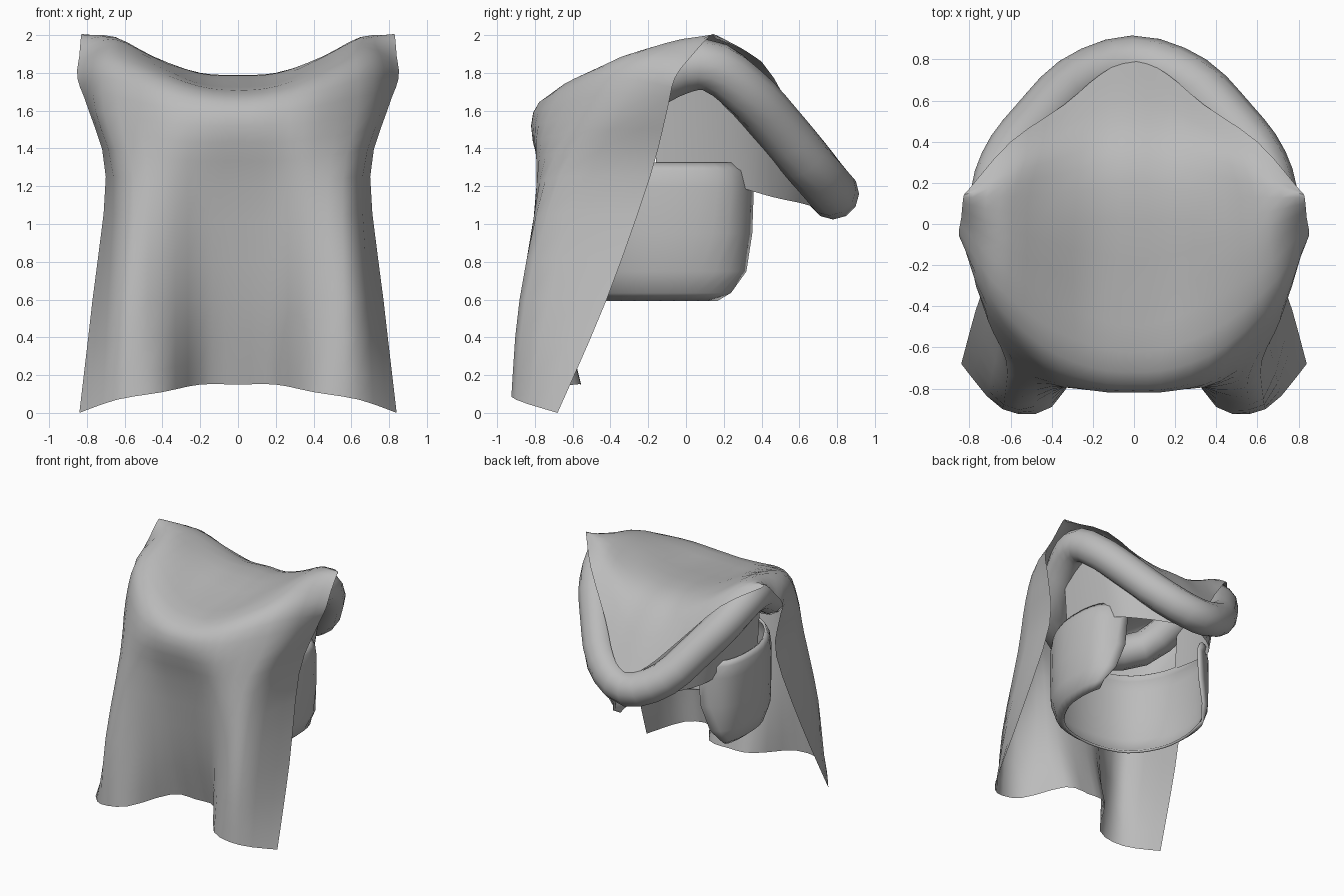
import bpy
import math
from mathutils import Vector

cube = bpy.data.objects.get("Cube")
if cube:
    bpy.data.objects.remove(cube, do_unlink=True)

cloth = bpy.data.materials.new("grey cloth")
cloth.use_nodes = True
grey = (0.5, 0.5, 0.5, 1)
cloth.diffuse_color = grey
cloth.node_tree.nodes["Principled BSDF"].inputs["Base Color"].default_value = grey


def spline(points, t, closed=False):
    """Point at t (0 to 1) on a smooth curve through the points."""
    n = len(points)
    spans = n if closed else n - 1
    pos = min(max(t, 0), 1) * spans
    i = min(int(pos), spans - 1)
    f = pos - i

    def pick(k):
        return Vector(points[k % n] if closed else points[min(max(k, 0), n - 1)])

    a, b, c, d = (pick(i + k) for k in (-1, 0, 1, 2))
    return b + (c - a) * f / 2 + (a - 2.5 * b + 2 * c - d / 2) * f * f \
        + (1.5 * (b - c) + (d - a) / 2) * f ** 3


def mirrored(half):
    """Full section from its +x half, whose first point is on the middle."""
    return [(-p[0], *p[1:]) for p in reversed(half[1:])] + list(half)


def make_sheet(name, rows, thickness=0, wrap=False):
    """Skin a grid of points; wrap closes it in both directions."""
    h, w = len(rows), len(rows[0])
    faces = []
    for r in range(h if wrap else h - 1):
        for c in range(w if wrap else w - 1):
            r2, c2 = (r + 1) % h, (c + 1) % w
            faces.append((r * w + c, r * w + c2, r2 * w + c2, r2 * w + c))
    mesh = bpy.data.meshes.new(name)
    mesh.from_pydata([p for row in rows for p in row], [], faces)
    mesh.materials.append(cloth)
    obj = bpy.data.objects.new(name, mesh)
    bpy.context.collection.objects.link(obj)
    if thickness:
        solid = obj.modifiers.new("thickness", "SOLIDIFY")
        solid.thickness = thickness
        solid.offset = 0
    bpy.ops.object.select_all(action="DESELECT")
    obj.select_set(True)
    bpy.context.view_layer.objects.active = obj
    bpy.ops.object.shade_smooth_by_angle(angle=math.radians(50))
    return obj


def steps(n):
    return [i / n for i in range(n + 1)]


# Head cloth: half sections from the hem, over the crown, to the brow edge
sections = [
    [(0, -.56, .15), (.2, -.59, .15), (.4, -.89, .11), (.64, -.9, .07), (.84, -.68, 0)],
    [(0, -.66, .6), (.2, -.69, .6), (.4, -.83, .6), (.63, -.85, .6), (.77, -.42, .6)],
    [(0, -.75, 1.2), (.2, -.76, 1.2), (.4, -.79, 1.22), (.62, -.67, 1.25), (.7, -.19, 1.25)],
    [(0, -.82, 1.52), (.2, -.81, 1.52), (.43, -.74, 1.54), (.71, -.47, 1.59), (.79, -.1, 1.6)],
    [(0, -.72, 1.68), (.2, -.7, 1.7), (.45, -.59, 1.77), (.71, -.34, 1.85), (.85, -.06, 1.77)],
    [(0, -.35, 1.74), (.22, -.3, 1.76), (.45, -.2, 1.87), (.66, -.1, 1.96), (.84, .03, 1.89)],
    [(0, .2, 1.79), (.2, .17, 1.8), (.44, .14, 1.88), (.65, .13, 1.99), (.83, .13, 2)],
    [(0, .5, 1.66), (.18, .46, 1.69), (.38, .38, 1.8), (.6, .29, 1.93), (.82, .15, 1.99)],
    [(0, .8, 1.28), (.16, .73, 1.37), (.34, .58, 1.57), (.6, .4, 1.86), (.81, .16, 1.98)],
]
smooth_sections = [[spline(mirrored(s), t) for t in steps(24)] for s in sections]
columns = [[spline(col, t) for t in steps(24)] for col in zip(*smooth_sections)]
make_sheet("head_cloth", columns)

# Padded headband: a saddle-shaped ring, high over the ears
band_half = [(0, -.67, 1.5), (.44, -.46, 1.57), (.61, -.11, 1.79), (.66, .12, 1.84),
             (.6, .32, 1.7), (.46, .5, 1.5), (.27, .69, 1.27), (0, .78, 1.16)]
band_path = band_half + [(-x, y, z) for x, y, z in reversed(band_half[1:-1])]
band_rows = []
band_radius = 0.137
for i in range(40):
    centre = spline(band_path, i / 40, closed=True)
    ahead = spline(band_path, (i + .5) / 40, closed=True)
    tangent = (ahead - centre).normalized()
    side = tangent.cross(Vector((0, 0, 1))).normalized()
    up = side.cross(tangent)
    ring = [k * math.tau / 12 for k in range(12)]
    band_rows.append([centre + band_radius * (math.cos(a) * side + math.sin(a) * up)
                      for a in ring])
make_sheet("headband", band_rows, wrap=True)

# Brow lining: strip hanging inside the front and sides of the headband
lining_top = mirrored([(0, .74, 1.2), (.26, .64, 1.3), (.45, .46, 1.52),
                       (.57, .28, 1.7), (.6, .05, 1.82), (.58, -.16, 1.76)])
lining_hem = mirrored([(0, .71, 1.08), (.2, .61, 1.11), (.37, .47, 1.14),
                       (.46, .33, 1.18), (.53, .1, 1.25), (.55, -.16, 1.3)])
make_sheet("brow_lining", [[spline(edge, t) for t in steps(24)]
                           for edge in (lining_top, lining_hem)])

# Neck guard: wraps the back of the neck and curls in at both cheeks
guard_path = mirrored([(0, -.64), (.36, -.55), (.56, -.28), (.6, .02), (.54, .25), (.36, .35)])
guard_rows = []
for z, size, reach in [(.6, .85, .74), (.64, .93, .8), (.75, .99, .9), (.95, 1, .97),
                       (1.19, 1, 1), (1.28, .98, .92), (1.32, .94, .82)]:
    row = []
    for t in steps(28):
        x, y = spline(guard_path, .5 + (t - .5) * reach)
        row.append((x * size, y * size, z))
    guard_rows.append(row)
make_sheet("neck_guard", guard_rows, thickness=0.02)
